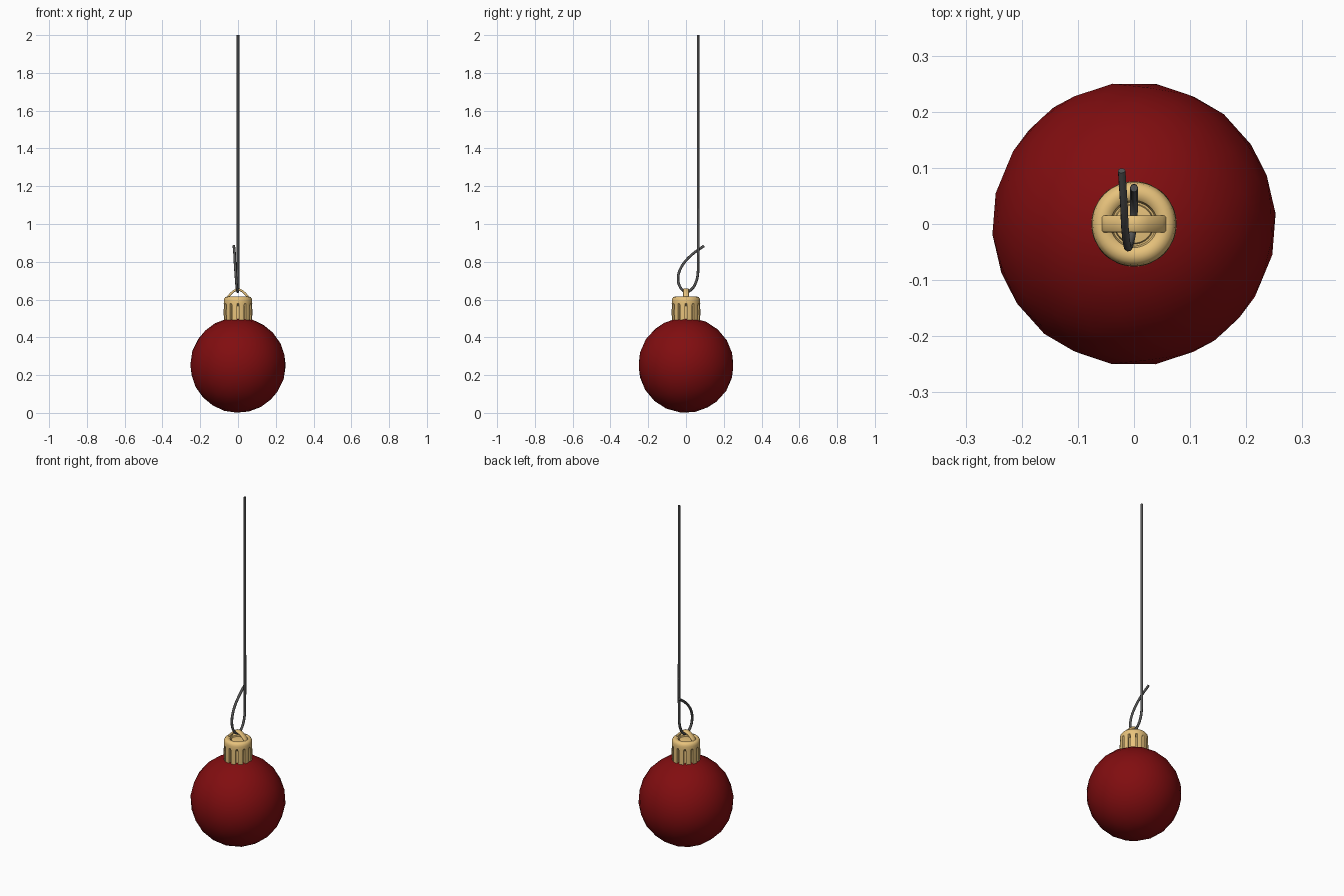
import bpy, bmesh, math
from mathutils import Vector

if "Cube" in bpy.data.objects:
    bpy.data.objects.remove(bpy.data.objects["Cube"])


def material(name, rgb):
    m = bpy.data.materials.new(name)
    m.diffuse_color = (*rgb, 1)
    m.use_nodes = True
    m.node_tree.nodes["Principled BSDF"].inputs["Base Color"].default_value = m.diffuse_color
    return m


RED = material("red_paint", (0.22, 0.004, 0.005))
GOLD = material("gold_metal", (0.8, 0.54, 0.2))
WIRE = material("dark_wire", (0.09, 0.09, 0.09))


def smooth(obj, angle):
    bpy.ops.object.select_all(action='DESELECT')
    obj.select_set(True)
    bpy.context.view_layer.objects.active = obj
    bpy.ops.object.shade_smooth_by_angle(angle=math.radians(angle))


def mesh_object(name, bm, mat, angle=40):
    bmesh.ops.recalc_face_normals(bm, faces=bm.faces)
    me = bpy.data.meshes.new(name)
    bm.to_mesh(me)
    bm.free()
    obj = bpy.data.objects.new(name, me)
    bpy.context.collection.objects.link(obj)
    me.materials.append(mat)
    smooth(obj, angle)
    return obj


# Ball: coarse, smooth-shaded icosphere, slightly turned
bpy.ops.mesh.primitive_ico_sphere_add(subdivisions=3, radius=0.253, location=(0, 0, 0.253),
                                      rotation=(0.35, 0.2, 0.3))
ball = bpy.context.object
ball.name = "ball"
ball.data.materials.append(RED)
smooth(ball, 60)

# Cap: turned profile (radius, z), with slots pressed into the skirt
SLOTS = 12
profile = [(0.066, 0.485), (0.075, 0.485), (0.076, 0.53), (0.0755, 0.565), (0.0755, 0.574),
           (0.0755, 0.58), (0.075, 0.595), (0.073, 0.605), (0.067, 0.613), (0.058, 0.616),
           (0.048, 0.615), (0.042, 0.61), (0.039, 0.598), (0.036, 0.598), (0.034, 0.606),
           (0.02, 0.608)]
# Slot depth share at each step around one slot, narrowing at its round top
steps = [(-0.16, 0), (-0.13, 1), (0, 1), (0.13, 1), (0.16, 0), (0.33, 0), (0.5, 0), (0.67, 0)]
bm = bmesh.new()
rings = []
for i, (r, z) in enumerate(profile):
    ring = []
    for s in range(SLOTS):
        for off, cut in steps:
            a = 2 * math.pi * (s + off) / SLOTS
            cut_here = cut if 1 <= i <= 3 else (1 if i == 4 and off == 0 else 0)
            rr = r - 0.013 * cut_here
            ring.append(bm.verts.new((rr * math.sin(a), -rr * math.cos(a), z)))
    rings.append(ring)
for lo, hi in zip(rings, rings[1:]):
    for k in range(len(lo)):
        n = (k + 1) % len(lo)
        bm.faces.new((lo[k], lo[n], hi[n], hi[k]))
bm.faces.new(rings[-1])
bm.faces.new(rings[0])
mesh_object("cap", bm, GOLD, 35)

# Loop: flat metal strap arched across the cap along x
mid = [(-0.054, 0.605), (-0.052, 0.613), (-0.046, 0.622), (-0.035, 0.634), (-0.022, 0.645),
       (-0.011, 0.651), (0, 0.653)]
mid += [(-x, z) for x, z in reversed(mid[:-1])]
bm = bmesh.new()
prev = None
for i, (x, z) in enumerate(mid):
    a, b = mid[max(i - 1, 0)], mid[min(i + 1, len(mid) - 1)]
    t = Vector((b[0] - a[0], 0, b[1] - a[1])).normalized()
    nrm = Vector((-t.z, 0, t.x))
    section = [bm.verts.new(Vector((x, y, z)) + nrm * h) for y, h in
               [(-0.015, -0.003), (-0.012, -0.006), (0.012, -0.006), (0.015, -0.003),
                (0.015, 0.003), (0.012, 0.006), (-0.012, 0.006), (-0.015, 0.003)]]
    if prev:
        for k in range(8):
            bm.faces.new((prev[k], prev[(k + 1) % 8], section[(k + 1) % 8], section[k]))
    else:
        bm.faces.new(section)
    prev = section
bm.faces.new(prev)
mesh_object("hanging_loop", bm, GOLD, 50)

# Hook: long wire that passes under the loop and curls back up
path = [(0, 0.064, 2.0), (0, 0.064, 1.2), (0, 0.064, 0.80), (0, 0.062, 0.73), (0, 0.052, 0.69),
        (0, 0.032, 0.657), (-0.001, 0.008, 0.642), (-0.003, -0.012, 0.646),
        (-0.007, -0.034, 0.672), (-0.010, -0.042, 0.71), (-0.013, -0.034, 0.752),
        (-0.016, -0.008, 0.797), (-0.018, 0.034, 0.84), (-0.022, 0.095, 0.884)]
curve = bpy.data.curves.new("hook_path", 'CURVE')
curve.dimensions = '3D'
curve.bevel_depth = 0.007
curve.bevel_resolution = 2
curve.resolution_u = 4
curve.use_fill_caps = True
spline = curve.splines.new('BEZIER')
spline.bezier_points.add(len(path) - 1)
for p, co in zip(spline.bezier_points, path):
    p.co = co
    p.handle_left_type = p.handle_right_type = 'AUTO'
hook = bpy.data.objects.new("wire_hook", curve)
bpy.context.collection.objects.link(hook)
curve.materials.append(WIRE)
bpy.ops.object.select_all(action='DESELECT')
hook.select_set(True)
bpy.context.view_layer.objects.active = hook
bpy.ops.object.convert(target='MESH')
smooth(bpy.context.object, 50)
